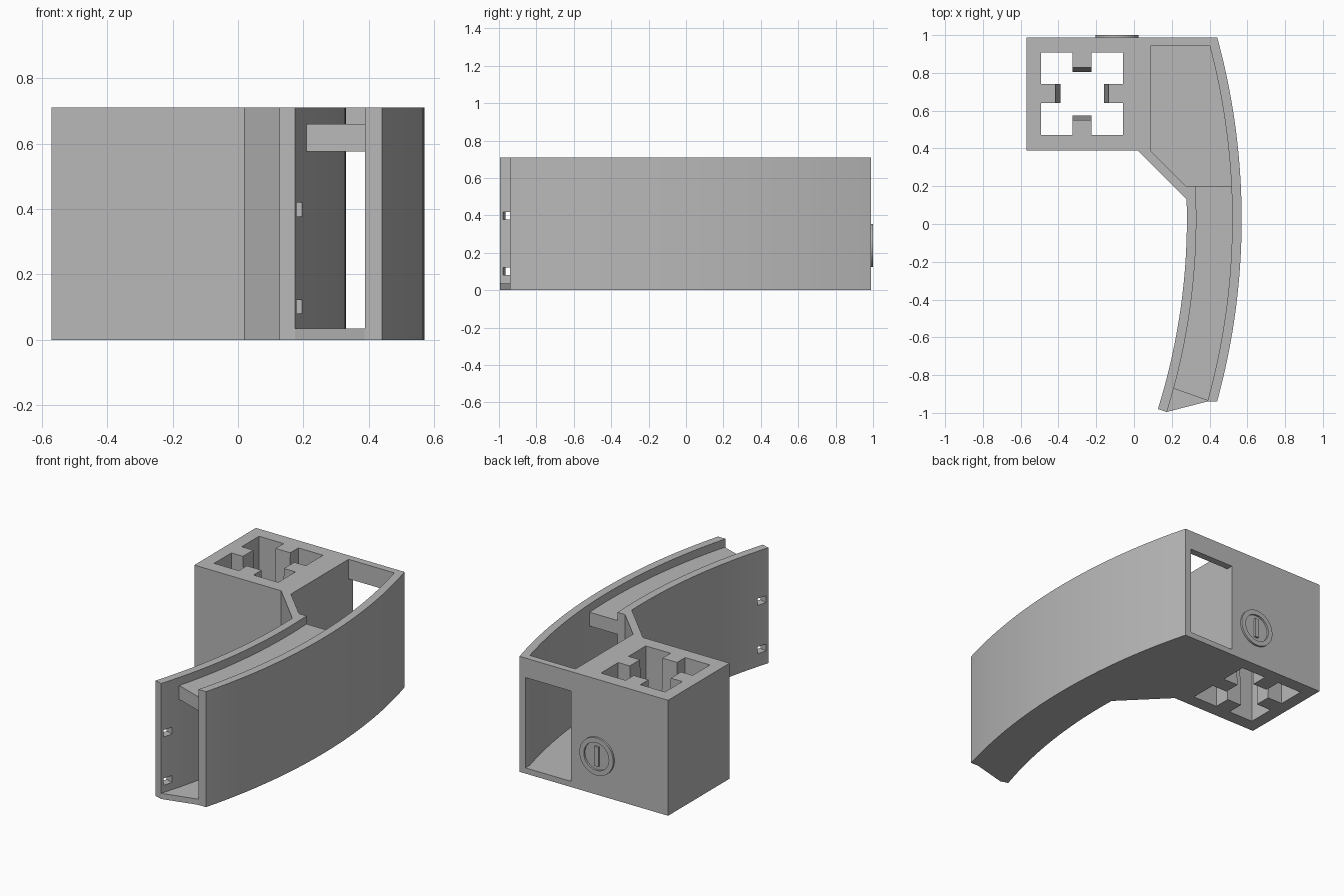
import bpy, bmesh
from math import sqrt, atan2, cos, sin, pi
from mathutils import Matrix, Vector

if "Cube" in bpy.data.objects:
    bpy.data.objects.remove(bpy.data.objects["Cube"])

grey = bpy.data.materials.new("plain grey")
grey.use_nodes = True
colour = (0.48, 0.48, 0.48, 1)
grey.diffuse_color = colour
grey.node_tree.nodes["Principled BSDF"].inputs["Base Color"].default_value = colour

HEIGHT = 0.71
BACK = 0.988
FLOOR = 0.035
CX, CY = -3.08, 0.025          # shared centre of the curved walls
R_OUT, R_OUT_IN = 3.65, 3.60   # outer wall faces
R_IN_IN, R_IN = 3.41, 3.36     # inner wall faces


def arc(radius, y0, y1, n=36):
    """Points on a curved wall between two y values."""
    ys = [y0 + (y1 - y0) * i / n for i in range(n + 1)]
    return [(CX + sqrt(radius ** 2 - (y - CY) ** 2), y) for y in ys]


def loft(name, low, high, z0, z1):
    """Closed solid between a lower and an upper outline."""
    bm = bmesh.new()
    a = [bm.verts.new((x, y, z0)) for x, y in low]
    b = [bm.verts.new((x, y, z1)) for x, y in high]
    bm.faces.new(a)
    bm.faces.new(b)
    n = len(a)
    for i in range(n):
        j = (i + 1) % n
        bm.faces.new((a[i], a[j], b[j], b[i]))
    bmesh.ops.recalc_face_normals(bm, faces=bm.faces)
    me = bpy.data.meshes.new(name)
    bm.to_mesh(me)
    bm.free()
    me.materials.append(grey)
    ob = bpy.data.objects.new(name, me)
    bpy.context.collection.objects.link(ob)
    return ob


def prism(name, pts, z0, z1):
    return loft(name, pts, pts, z0, z1)


def rect(x0, x1, y0, y1):
    return [(x0, y0), (x1, y0), (x1, y1), (x0, y1)]


def cut(ob, cutters):
    """Subtract the cutters for good, then delete them."""
    for c in cutters:
        c.hide_render = True
        m = ob.modifiers.new("cut", "BOOLEAN")
        m.operation, m.solver, m.object = "DIFFERENCE", "EXACT", c
    dg = bpy.context.evaluated_depsgraph_get()
    me = bpy.data.meshes.new_from_object(ob.evaluated_get(dg))
    ob.modifiers.clear()
    ob.data = me
    for c in cutters:
        bpy.data.objects.remove(c)


# Body: square socket block joined to a curved arm
outline = [(-0.57, 0.39), (-0.57, BACK)]
outline += arc(R_OUT, BACK, -0.94)
outline += [(0.387, -0.94), (0.174, -0.995)]
outline += arc(R_IN, -0.98, 0.13)
outline += [(0.02, 0.39)]
body = prism("bracket_body", outline, 0, HEIGHT)

# Channel, open at the top and at the front end
channel = [(0.09, 0.945)] + arc(R_OUT_IN, 0.945, -1.1)
channel += arc(R_IN_IN, -1.1, 0.2) + [(0.275, 0.2), (0.09, 0.385)]
cutters = [prism("channel_cutter", channel, FLOOR, HEIGHT + 0.1)]

# Window in the back wall
cutters.append(prism("window_cutter", rect(0.09, 0.40, 0.93, 1.1), FLOOR, 0.59))


# Square socket with four tapering tabs
def socket(tip, half=0.218, w=0.05):
    pts = []
    for k in range(4):
        turn = Matrix.Rotation(k * pi / 2, 2)
        for p in ((half, -w), (tip, -w), (tip, w), (half, w), (half, half)):
            v = turn @ Vector(p)
            pts.append((v.x - 0.275, v.y + 0.69))
    return pts


cutters.append(loft("socket_cutter", socket(0.115), socket(0.14), -0.01, HEIGHT + 0.01))

# Two slots through the inner wall near its front end
ang = atan2(-0.95 - CY, 0.19 - CX)
mid = (R_IN + R_IN_IN) / 2
for z in (0.08, 0.377):
    pts = []
    for r, t in ((-0.06, -0.03), (0.06, -0.03), (0.06, 0.03), (-0.06, 0.03)):
        pts.append((CX + (mid + r) * cos(ang) - t * sin(ang),
                    CY + (mid + r) * sin(ang) + t * cos(ang)))
    cutters.append(prism("slot_cutter", pts, z, z + 0.042))
cut(body, cutters)

# Shelf bridging the two curved walls
shelf = arc(R_OUT_IN + 0.01, 0.2, -0.938) + arc(R_IN_IN - 0.01, -0.868, 0.2)
prism("channel_shelf", shelf, 0.575, 0.66)


# Round emblem on the back: raised ring and upright bar
def circle(r, n=48):
    return [(r * cos(2 * pi * i / n), r * sin(2 * pi * i / n)) for i in range(n)]


ring = prism("back_ring", circle(0.115), -0.005, 0.012)
cut(ring, [prism("ring_cutter", circle(0.085), -0.1, 0.1)])
bar = prism("back_bar", rect(-0.014, 0.014, -0.06, 0.06), -0.005, 0.012)
for ob in (ring, bar):
    ob.data.transform(Matrix.Translation((-0.09, BACK, 0.24)) @ Matrix.Rotation(-pi / 2, 4, "X"))
